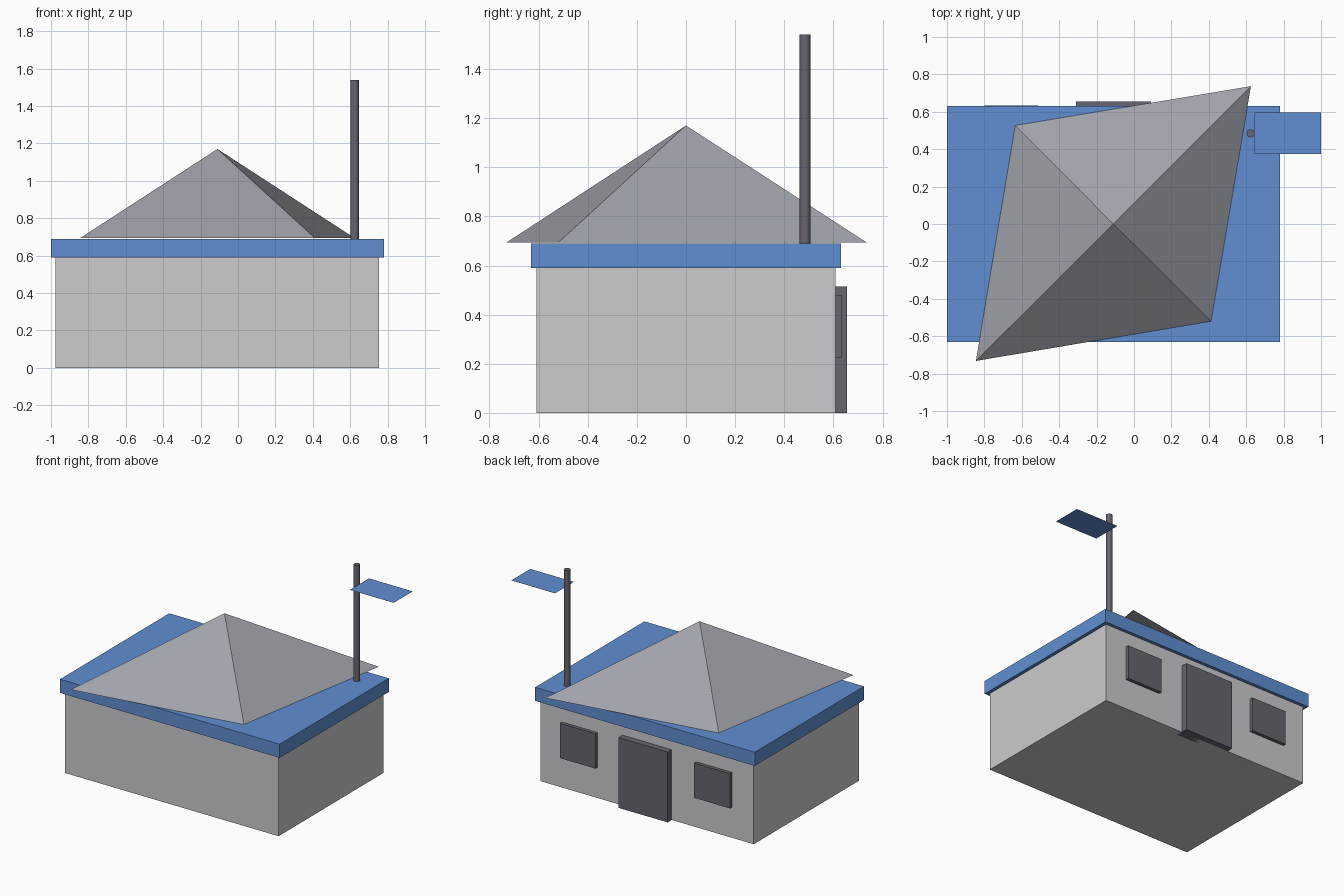
import bpy
import math

if "Cube" in bpy.data.objects:
    bpy.data.objects.remove(bpy.data.objects["Cube"])


def material(name, r, g, b):
    lin = [((c / 255 + 0.055) / 1.055) ** 2.4 for c in (r, g, b)]
    m = bpy.data.materials.new(name)
    m.diffuse_color = (*lin, 1)
    m.use_nodes = True
    m.node_tree.nodes["Principled BSDF"].inputs["Base Color"].default_value = m.diffuse_color
    return m


WALL = material("light grey wall", 204, 203, 207)
BLUE = material("blue trim", 96, 143, 210)
ROOF = material("grey roof", 161, 163, 171)
DARK = material("dark grey", 103, 101, 112)


def mesh(name, verts, faces, mat):
    me = bpy.data.meshes.new(name)
    me.from_pydata(verts, [], faces)
    me.materials.append(mat)
    ob = bpy.data.objects.new(name, me)
    bpy.context.collection.objects.link(ob)
    return ob


def box(name, x, y, z, mat):
    bpy.ops.mesh.primitive_cube_add(size=1, location=[sum(r) / 2 for r in (x, y, z)])
    ob = bpy.context.object
    ob.name = name
    ob.scale = [r[1] - r[0] for r in (x, y, z)]
    bpy.ops.object.transform_apply(location=False, rotation=False, scale=True)
    ob.data.materials.append(mat)
    return ob


CX = -0.11  # centre line of the building

# Walls and the overhanging flat slab
box("walls", (CX - 0.865, CX + 0.865), (-0.608, 0.608), (0, 0.59), WALL)
box("roof_slab", (CX - 0.89, CX + 0.89), (-0.632, 0.632), (0.59, 0.69), BLUE)

# Skewed pyramid roof
base = [(-0.845, -0.732), (0.412, -0.52), (0.625, 0.737), (-0.635, 0.527)]
mesh("pyramid_roof", [(x, y, 0.693) for x, y in base] + [(CX, 0, 1.17)],
     [(i, (i + 1) % 4, 4) for i in range(4)] + [(3, 2, 1, 0)], ROOF)

# Back door and the two windows beside it
box("door", (CX - 0.2, CX + 0.2), (0.56, 0.655), (0, 0.515), DARK)
for side, label in ((-1, "left"), (1, "right")):
    mid = CX + side * 0.545
    box(label + "_window", (mid - 0.145, mid + 0.145), (0.585, 0.633), (0.225, 0.48), DARK)

# Flag pole
bpy.ops.mesh.primitive_cylinder_add(vertices=16, radius=0.022, depth=0.85,
                                    location=(0.624, 0.485, 1.115))
pole = bpy.context.object
pole.name = "flag_pole"
pole.data.materials.append(DARK)
bpy.ops.object.shade_smooth_by_angle(angle=math.radians(30))

# Flag lying flat beside the pole
mesh("flag", [(0.645, 0.375, 1.4), (1.0, 0.375, 1.4), (1.0, 0.595, 1.4), (0.645, 0.595, 1.4)],
     [(0, 1, 2, 3)], BLUE)
